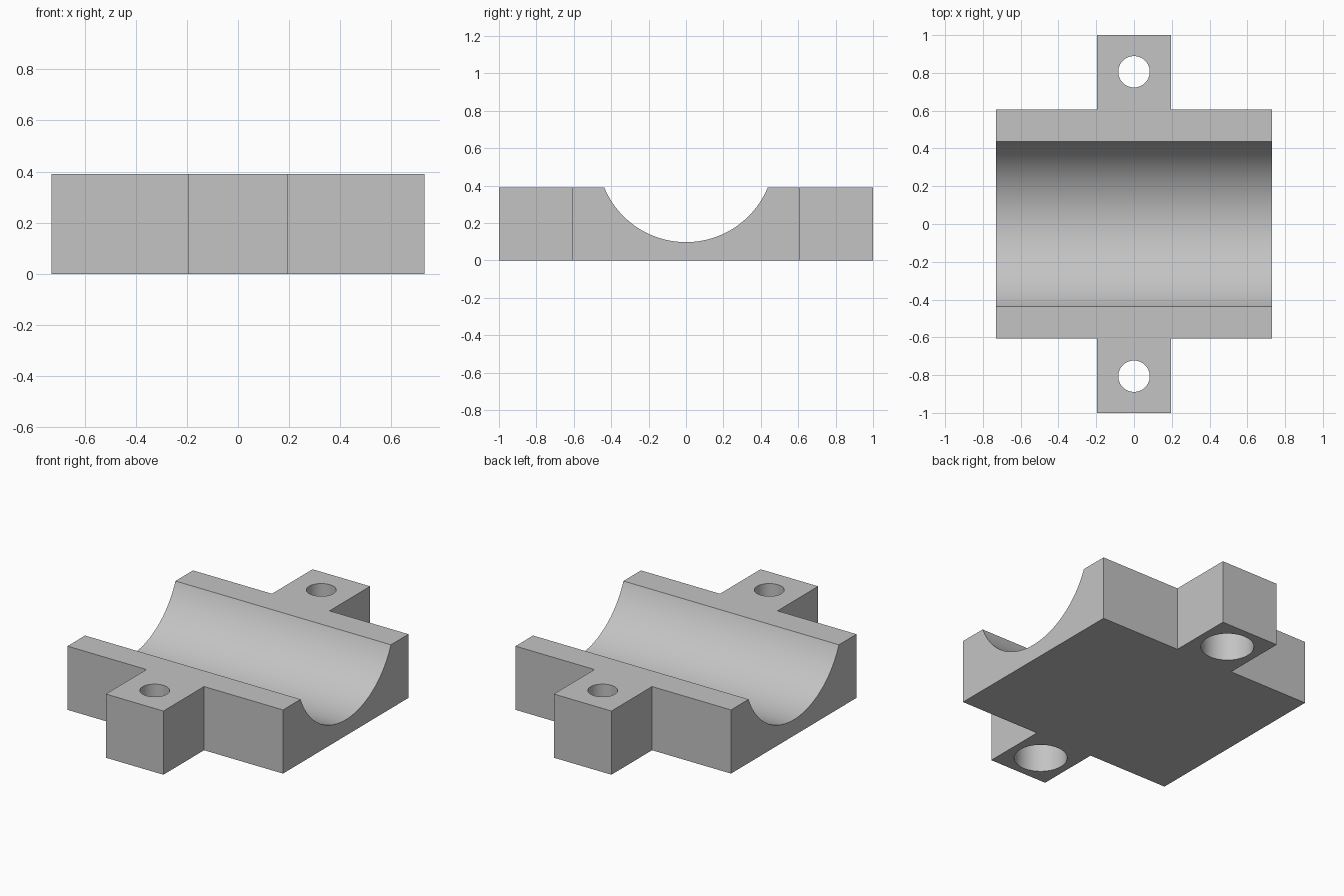
import bpy, bmesh, math
from mathutils import Matrix

cube = bpy.data.objects.get("Cube")
if cube:
    bpy.data.objects.remove(cube, do_unlink=True)

HEIGHT = 0.39
BODY_X, BODY_Y = 0.73, 0.607      # half sizes of the main block
TAB_X, TAB_Y = 0.195, 1.0         # half width and reach of the tabs
HOLE_Y = 0.806
GROOVE_R, GROOVE_Z = 0.473, 0.571

grey = bpy.data.materials.new("plain grey")
grey.use_nodes = True
colour = (0.55, 0.55, 0.55, 1)
grey.diffuse_color = colour
grey.node_tree.nodes["Principled BSDF"].inputs["Base Color"].default_value = colour


def make_object(name, bm):
    bmesh.ops.recalc_face_normals(bm, faces=bm.faces)
    mesh = bpy.data.meshes.new(name)
    bm.to_mesh(mesh)
    bm.free()
    mesh.materials.append(grey)
    obj = bpy.data.objects.new(name, mesh)
    bpy.context.collection.objects.link(obj)
    return obj


def cylinder(name, radius, length, matrix, sides):
    bm = bmesh.new()
    bmesh.ops.create_cone(bm, cap_ends=True, segments=sides, radius1=radius,
                          radius2=radius, depth=length, matrix=matrix)
    return make_object(name, bm)


# Cross-shaped block with a bolt tab at the front and the back
quarter = [(BODY_X, BODY_Y), (TAB_X, BODY_Y), (TAB_X, TAB_Y)]
outline = (quarter + [(-x, y) for x, y in reversed(quarter)]
           + [(-x, -y) for x, y in quarter]
           + [(x, -y) for x, y in reversed(quarter)])
bm = bmesh.new()
base = bm.faces.new([bm.verts.new((x, y, 0)) for x, y in outline])
top = bmesh.ops.extrude_face_region(bm, geom=[base])
bmesh.ops.translate(bm, vec=(0, 0, HEIGHT),
                    verts=[v for v in top["geom"] if isinstance(v, bmesh.types.BMVert)])
block = make_object("clamp_half", bm)

# Round groove along x
groove_matrix = Matrix.Translation((0, 0, GROOVE_Z)) @ Matrix.Rotation(math.pi / 2, 4, "Y")
cutters = [cylinder("groove_cutter", GROOVE_R, 2, groove_matrix, 128)]

# Bolt holes, each with a wider recess from below
for side, place in ((-1, "front"), (1, "back")):
    y = side * HOLE_Y
    cutters.append(cylinder(place + "_recess_cutter", 0.147, 0.48,
                            Matrix.Translation((0, y, 0)), 64))
    cutters.append(cylinder(place + "_hole_cutter", 0.083, 2,
                            Matrix.Translation((0, y, 0)), 64))

bpy.ops.object.select_all(action="DESELECT")
bpy.context.view_layer.objects.active = block
block.select_set(True)
for cutter in cutters:
    cutter.hide_render = True
    cut = block.modifiers.new(cutter.name, "BOOLEAN")
    cut.operation = "DIFFERENCE"
    cut.solver = "EXACT"
    cut.object = cutter
    bpy.ops.object.modifier_apply(modifier=cut.name)
    bpy.data.objects.remove(cutter, do_unlink=True)

bpy.ops.object.shade_smooth_by_angle(angle=math.radians(30))
